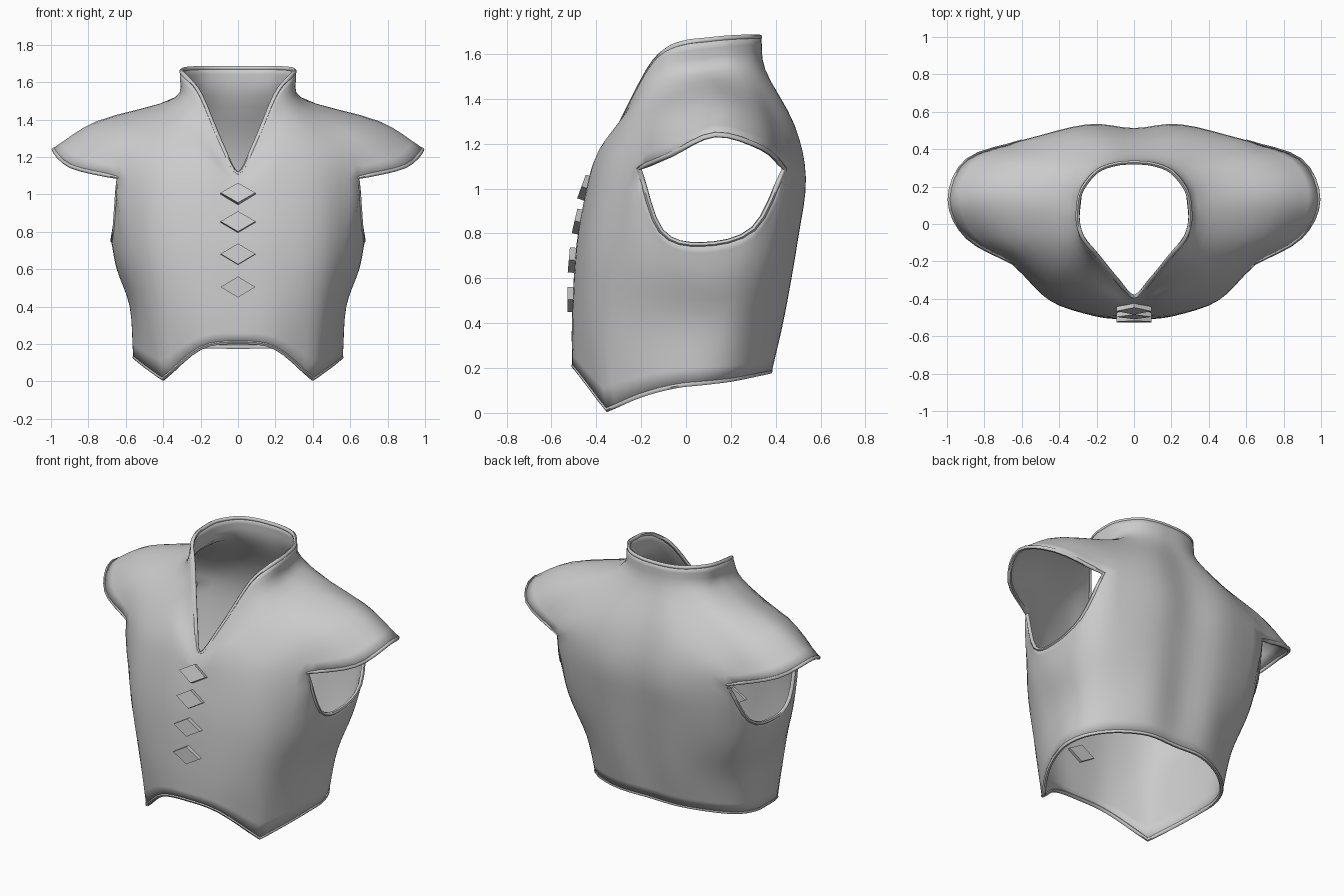
import bpy, bmesh, math
from mathutils import Vector

cube = bpy.data.objects.get("Cube")
if cube:
    bpy.data.objects.remove(cube, do_unlink=True)

STEPS = 4                  # samples between neighbouring guide points
FRONT, BACK = 3, 7         # guide columns at the armhole corners

grey = bpy.data.materials.new("grey_cloth")
grey.use_nodes = True
grey.diffuse_color = (0.6, 0.6, 0.6, 1)
grey.node_tree.nodes["Principled BSDF"].inputs["Base Color"].default_value = (0.6, 0.6, 0.6, 1)


def spline(points, before=None, after=None):
    """Smooth path through the points, sampled evenly per span."""
    pts = [Vector(p) for p in points]
    first = before or 2 * pts[0] - pts[1]
    last = after or 2 * pts[-1] - pts[-2]
    ext = [first] + pts + [last]
    out = []
    for a, b, c, d in zip(ext, ext[1:], ext[2:], ext[3:]):
        for s in range(STEPS):
            t = s / STEPS
            out.append(b + (c - a) * t / 2 + (a - b * 2.5 + c * 2 - d / 2) * t * t
                       + ((b - c) * 1.5 + (d - a) / 2) * t ** 3)
    return out + [pts[-1]]


def flip(p):
    return Vector((-p[0], p[1], p[2]))


def section(points, corners=()):
    """Half section from front centre to back centre, broken at sharp corners."""
    cuts = [0, *corners, len(points) - 1]
    out = []
    for a, b in zip(cuts, cuts[1:]):
        before = flip(points[1]) if a == 0 else None
        after = flip(points[-2]) if b == cuts[-1] else None
        out = out[:-1] + spline(points[a:b + 1], before, after)
    return out


def finish(obj, angle=40):
    obj.data.materials.clear()
    obj.data.materials.append(grey)
    bpy.ops.object.select_all(action="DESELECT")
    obj.select_set(True)
    bpy.context.view_layer.objects.active = obj
    if obj.type == "CURVE":
        bpy.ops.object.convert(target="MESH")
    bpy.ops.object.shade_smooth_by_angle(angle=math.radians(angle))


def mesh_object(name, bm):
    mesh = bpy.data.meshes.new(name)
    bm.to_mesh(mesh)
    bm.free()
    obj = bpy.data.objects.new(name, mesh)
    bpy.context.collection.objects.link(obj)
    return obj


# Guide sections of the left half, from the hem up to the collar
hem = section([(0, -.5, .21), (.2, -.475, .18), (.4, -.35, .015), (.49, -.2, .08), (.54, -.05, .12),
               (.55, .08, .135), (.5, .2, .15), (.38, .3, .17), (.2, .37, .185), (0, .37, .185)], (2,))
waist = section([(0, -.5, .42), (.21, -.485, .42), (.42, -.395, .4), (.52, -.23, .4), (.56, -.05, .4),
                 (.57, .1, .4), (.54, .23, .4), (.43, .34, .42), (.22, .43, .44), (0, .415, .44)])
bust = section([(0, -.48, .75), (.22, -.47, .75), (.45, -.4, .74), (.59, -.24, .7), (.63, -.08, .63),
                (.64, .1, .6), (.62, .27, .64), (.53, .4, .72), (.25, .49, .78), (0, .475, .78)])
chest_front = [(0, -.43, 1), (.2, -.425, 1.03), (.43, -.36, 1.06), (.64, -.21, 1.09)]
chest_back = [(.6, .44, 1.09), (.25, .525, 1.05), (0, .505, 1.05)]
underarm = section(chest_front + [(.66, -.11, .81), (.67, .07, .75), (.66, .3, .82)]
                   + chest_back, (FRONT, BACK))
cap_edge = section(chest_front + [(.89, -.07, 1.15), (.985, .13, 1.24), (.89, .34, 1.18)]
                   + chest_back, (FRONT, BACK))
shoulder = section([(0, -.42, 1.04), (.17, -.38, 1.17), (.36, -.3, 1.24), (.52, -.2, 1.28), (.68, -.06, 1.34),
                    (.75, .14, 1.385), (.68, .31, 1.34), (.5, .41, 1.27), (.24, .475, 1.28), (0, .46, 1.28)])
neck_base = section([(0, -.405, 1.08), (.13, -.325, 1.235), (.25, -.2, 1.42), (.31, -.1, 1.48), (.335, .02, 1.5),
                     (.335, .11, 1.51), (.31, .22, 1.52), (.23, .3, 1.53), (.12, .34, 1.53), (0, .345, 1.53)])
collar = section([(0, -.39, 1.11), (.09, -.3, 1.27), (.2, -.165, 1.53), (.27, -.08, 1.62), (.298, 0, 1.65),
                  (.3, .08, 1.66), (.28, .18, 1.67), (.2, .28, 1.675), (.1, .32, 1.675), (0, .328, 1.675)])

# Garment shell, open at the armhole
lower, upper = [], []
for j, column in enumerate(zip(hem, waist, bust, underarm, cap_edge, shoulder, neck_base, collar)):
    if FRONT * STEPS < j < BACK * STEPS:
        lower.append(spline(column[:4]))
        upper.append(spline(column[4:]))
    else:
        whole = spline(column[:4] + column[5:])
        lower.append(whole[:3 * STEPS + 1])
        upper.append(whole[3 * STEPS:])

bm = bmesh.new()
for patch in (lower, upper):
    grid = [[bm.verts.new(p) for p in column] for column in patch]
    for left, right in zip(grid, grid[1:]):
        for a, b, c, d in zip(left, right, right[1:], left[1:]):
            bm.faces.new((a, b, c, d))
bmesh.ops.remove_doubles(bm, verts=bm.verts[:], dist=0.0005)
shell = mesh_object("garment_shell", bm)
mirror = shell.modifiers.new("mirror", "MIRROR")
mirror.use_clip = True
solid = shell.modifiers.new("thickness", "SOLIDIFY")
solid.thickness = 0.016
solid.offset = 0
finish(shell)


# Rolled edges along each opening
def rolled_edge(name, path):
    curve = bpy.data.curves.new(name, "CURVE")
    curve.dimensions = "3D"
    curve.bevel_depth = 0.012
    curve.bevel_resolution = 1
    line = curve.splines.new("POLY")
    line.points.add(len(path) - 1)
    for point, p in zip(line.points, path):
        point.co = (*p, 1)
    line.use_cyclic_u = True
    obj = bpy.data.objects.new(name, curve)
    bpy.context.collection.objects.link(obj)
    finish(obj, 60)


def closed(half):
    return half + [flip(p) for p in half[-2:0:-1]]


rolled_edge("hem_edge", closed(hem))
rolled_edge("collar_edge", closed(collar))
first, last = FRONT * STEPS, BACK * STEPS
armhole = cap_edge[first:last] + underarm[last:first:-1]
rolled_edge("left_armhole_edge", armhole)
rolled_edge("right_armhole_edge", [flip(p) for p in armhole])

# Diamond buttons down the front, tilted with the chest
for i, (y, z, tilt) in enumerate([(-.44, 1, 20), (-.47, .85, 13), (-.495, .68, 5), (-.5, .505, 0)]):
    bm = bmesh.new()
    bmesh.ops.create_cone(bm, cap_ends=True, segments=4, radius1=1, radius2=1, depth=1)
    for v in bm.verts:
        v.co = (v.co.x * .093, v.co.z * .055, v.co.y * .056)
    bmesh.ops.recalc_face_normals(bm, faces=bm.faces[:])
    button = mesh_object("button_%d" % (i + 1), bm)
    button.location = (0, y, z)
    button.rotation_euler.x = -math.radians(tilt)
    finish(button, 30)
